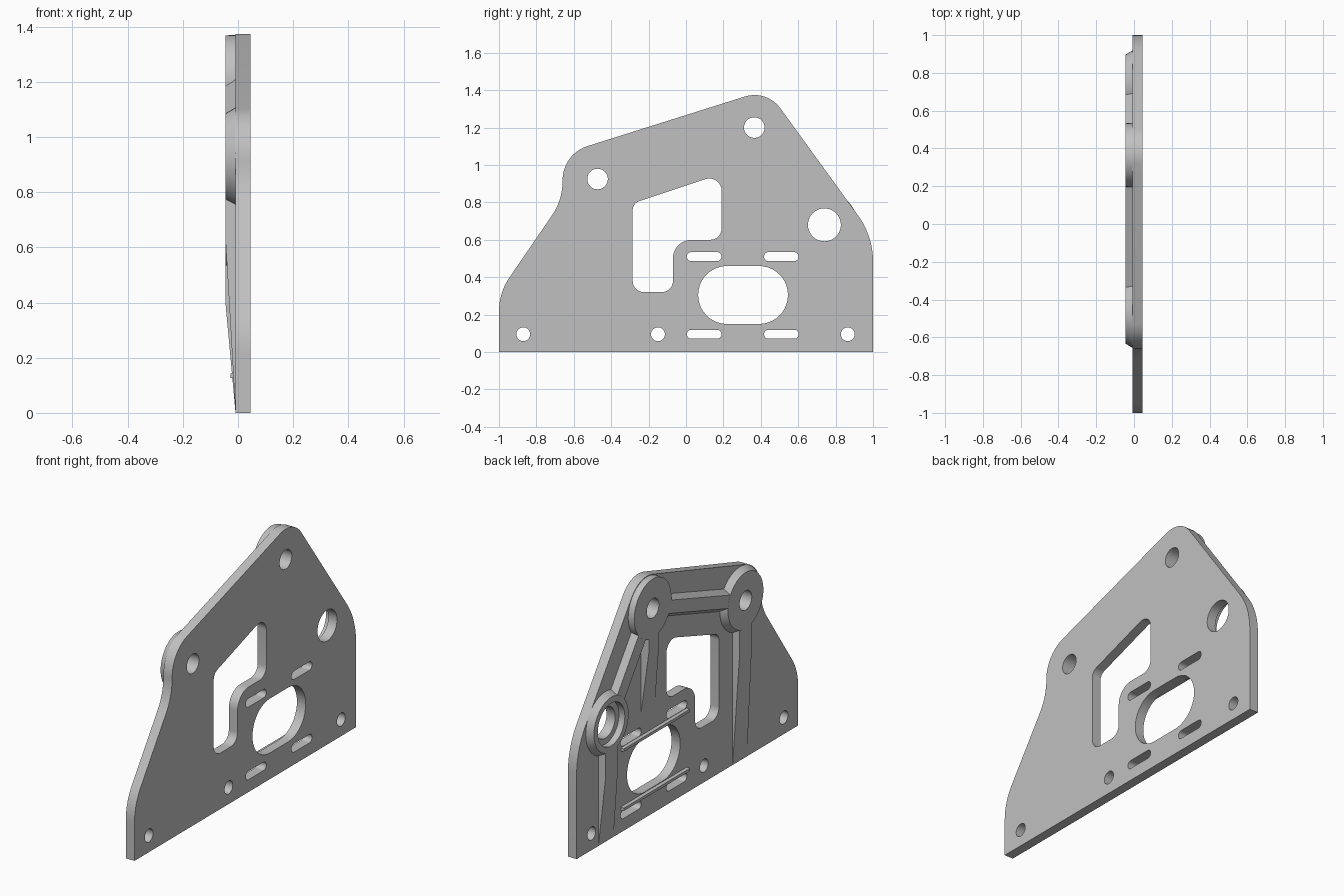
import bpy, bmesh, math
from mathutils import Vector, Matrix

cube = bpy.data.objects.get("Cube")
if cube:
    bpy.data.objects.remove(cube, do_unlink=True)

GREY = (0.53, 0.53, 0.53, 1)
metal = bpy.data.materials.new("light_grey")
metal.diffuse_color = GREY
metal.use_nodes = True
metal.node_tree.nodes["Principled BSDF"].inputs["Base Color"].default_value = GREY

FLAT, BACK, RAISED = 0.046, -0.009, -0.046   # x levels of the plate and raised features
SINK = 0.004                                 # overlap of raised parts into the plate


def finish(name, mesh):
    ob = bpy.data.objects.new(name, mesh)
    bpy.context.scene.collection.objects.link(ob)
    mesh.materials.clear()
    mesh.materials.append(metal)
    bm = bmesh.new()
    bm.from_mesh(mesh)
    bmesh.ops.remove_doubles(bm, verts=bm.verts, dist=1e-5)
    bmesh.ops.recalc_face_normals(bm, faces=bm.faces)
    bm.to_mesh(mesh)
    bm.free()
    bpy.ops.object.select_all(action='DESELECT')
    ob.select_set(True)
    bpy.context.view_layer.objects.active = ob
    bpy.ops.object.shade_smooth_by_angle(angle=math.radians(25))
    return ob


def rounded(corners, steps=10):
    """Polygon of (y, z, radius) corners with true tangent arcs."""
    out = []
    for i, (y, z, r) in enumerate(corners):
        c = Vector((y, z))
        if r == 0:
            out.append(c)
            continue
        a = (Vector(corners[i - 1][:2]) - c).normalized()
        b = (Vector(corners[(i + 1) % len(corners)][:2]) - c).normalized()
        half = a.angle(b) / 2
        centre = c + (a + b).normalized() * (r / math.sin(half))
        t = r / math.tan(half)
        p, q = c + a * t - centre, c + b * t - centre
        sweep = p.angle_signed(q)
        for k in range(steps + 1):
            out.append(centre + Matrix.Rotation(-sweep * k / steps, 2) @ p)
    return out


def circle(y, z, r, n=40):
    return [Vector((y + r * math.cos(2 * math.pi * k / n),
                    z + r * math.sin(2 * math.pi * k / n))) for k in range(n)]


def slot(y, z, w, h):
    r = h / 2 - 0.0005
    return rounded([(y + sy * w / 2, z + sz * h / 2, r)
                    for sy, sz in ((-1, -1), (1, -1), (1, 1), (-1, 1))])


# Plate outline and all its openings
loops = [
    rounded([(-1, 0, 0), (1, 0, 0), (1, 0.62, 0.42), (0.432, 1.403, 0.17),
             (-0.66, 1.059, 0.19), (-0.66, 0.813, 0.32), (-1, 0.317, 0.32)]),
    rounded([(-0.285, 0.795, 0.05), (-0.285, 0.32, 0.06), (-0.07, 0.32, 0.06),
             (-0.07, 0.6, 0.1), (0.19, 0.6, 0.06), (0.19, 0.953, 0.065)]),
    slot(0.305, 0.305, 0.48, 0.31),
]
for y in (0.097, 0.51):
    for z in (0.095, 0.51):
        loops.append(slot(y, z, 0.185, 0.048))
for y in (-0.87, -0.15, 0.865):
    loops.append(circle(y, 0.095, 0.037))

# Boss positions: y, z, base radius, top radius, bore, hole through plate
BOSSES = {
    "low_boss": (-0.473, 0.925, 0.182, 0.16, 0.055, 0.055),
    "top_boss": (0.365, 1.2, 0.17, 0.168, 0.055, 0.055),
    "bearing_boss": (0.74, 0.68, 0.178, 0.156, 0.122, 0.088),
}
for y, z, _, _, _, hole in BOSSES.values():
    loops.append(circle(y, z, hole))

curve = bpy.data.curves.new("plate_profile", 'CURVE')
curve.dimensions = '2D'
curve.fill_mode = 'BOTH'
curve.extrude = (FLAT - BACK) / 2
for loop in loops:
    sp = curve.splines.new('POLY')
    sp.points.add(len(loop) - 1)
    for pt, co in zip(sp.points, loop):
        pt.co = (co.x, co.y, 0, 1)
    sp.use_cyclic_u = True
helper = bpy.data.objects.new("plate_profile", curve)
bpy.context.scene.collection.objects.link(helper)
bpy.context.view_layer.update()
plate_mesh = bpy.data.meshes.new_from_object(
    helper.evaluated_get(bpy.context.evaluated_depsgraph_get()))
bpy.data.objects.remove(helper, do_unlink=True)
# Stand the flat profile up: local x, y, z become y, z, x
to_side = Matrix(((0, 0, 1, (FLAT + BACK) / 2), (1, 0, 0, 0), (0, 1, 0, 0), (0, 0, 0, 1)))
plate_mesh.transform(to_side)
finish("plate", plate_mesh)


# Bosses: ring profile swept around each hole
def boss(name, y, z, base, top, bore, hole):
    bm = bmesh.new()
    levels = ((BACK + SINK, bore), (BACK + SINK, base), (BACK, base), (RAISED, top), (RAISED, bore))
    rings = [[bm.verts.new((x, p.x, p.y)) for p in circle(y, z, r)] for x, r in levels]
    for i, ring in enumerate(rings):
        nxt = rings[(i + 1) % len(rings)]
        for k in range(len(ring)):
            j = (k + 1) % len(ring)
            bm.faces.new((ring[k], ring[j], nxt[j], nxt[k]))
    mesh = bpy.data.meshes.new(name)
    bm.to_mesh(mesh)
    bm.free()
    finish(name, mesh)


for name, spec in BOSSES.items():
    boss(name, *spec)


# Ribs: drafted bars, optionally ramping down to the plate at their far end
def rib(name, start, end, base, top, ramp=0.0, height=RAISED + 0.0005):
    a, b = Vector(start), Vector(end)
    d = (b - a).normalized()
    n = Vector((-d.y, d.x))
    bm = bmesh.new()
    rings = []
    for x, half, stop in ((BACK + SINK, base, b), (BACK, base, b), (height, top, b - d * ramp)):
        pts = (a - n * half, stop - n * half, stop + n * half, a + n * half)
        rings.append([bm.verts.new((x, p.x, p.y)) for p in pts])
    for lo, hi in zip(rings, rings[1:]):
        for k in range(4):
            j = (k + 1) % 4
            bm.faces.new((lo[k], lo[j], hi[j], hi[k]))
    bm.faces.new(rings[0])
    bm.faces.new(rings[-1])
    mesh = bpy.data.meshes.new(name)
    bm.to_mesh(mesh)
    bm.free()
    finish(name, mesh)


def link(name, first, second, base, top, gap=0.135):
    a, b = (Vector(BOSSES[k][:2]) for k in (first, second))
    d = (b - a).normalized() * gap
    rib(name, a + d, b - d, base, top)


link("upper_rib", "low_boss", "top_boss", 0.06, 0.036)
link("sloping_rib", "top_boss", "bearing_boss", 0.06, 0.04)
rib("low_boss_rib", (-0.473, 0.79), (-0.473, 0), 0.065, 0.055, 0.63)
rib("top_boss_rib", (0.355, 1.06), (0.355, 0.62), 0.062, 0.045, 0.34)
rib("bearing_boss_rib", (0.735, 0.55), (0.735, 0), 0.068, 0.055, 0.4)

# Narrow rails above and below the large opening
for name, z in (("lower_rail", 0.135), ("upper_rail", 0.473)):
    rib(name, (0.005, z), (0.6, z), 0.011, 0.008, height=-0.027)
